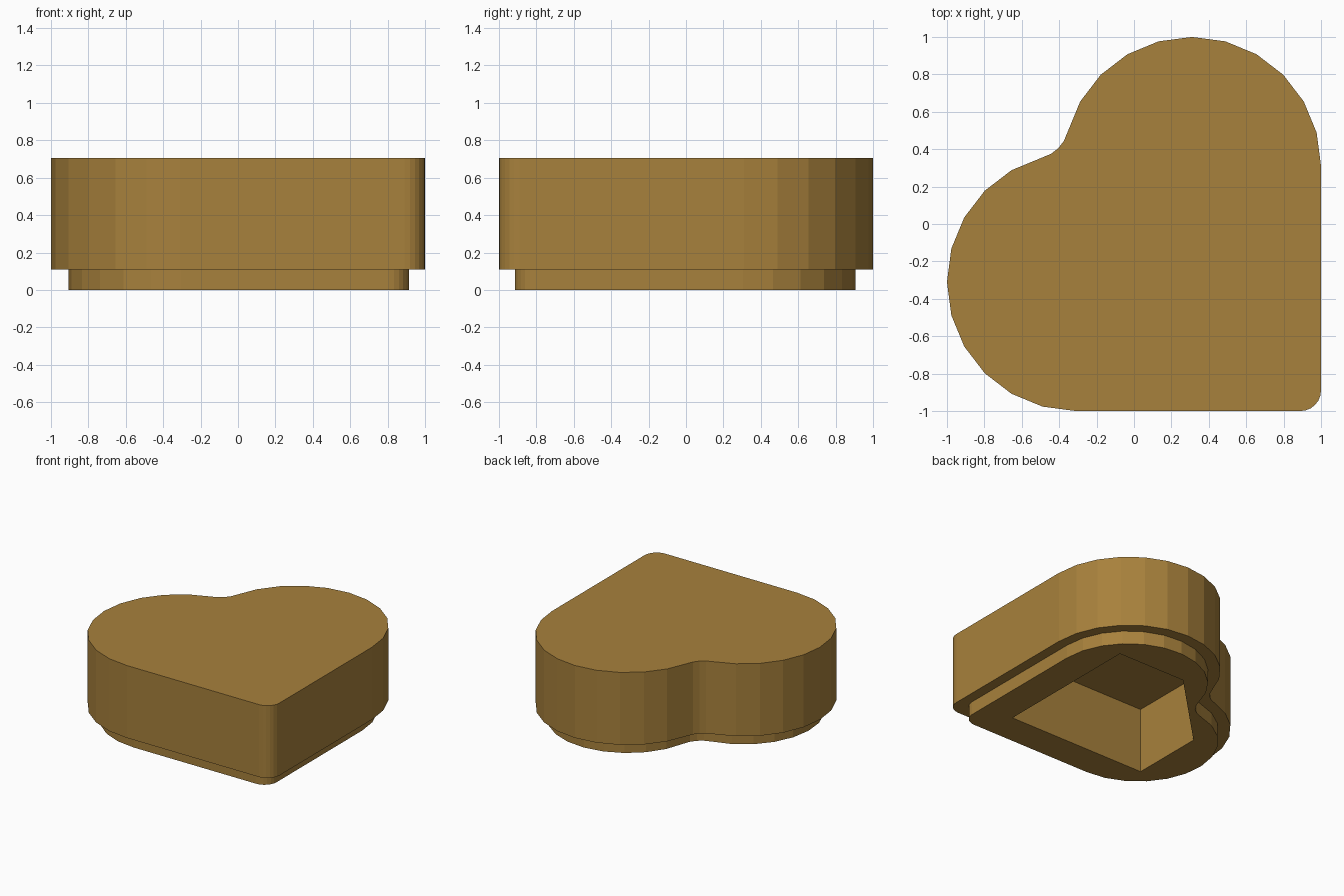
import bpy, bmesh
from math import sin, cos, pi, radians, sqrt, asin, degrees
from mathutils import Vector

if "Cube" in bpy.data.objects:
    bpy.data.objects.remove(bpy.data.objects["Cube"])

NOTCH_R, TIP_R = 0.187, 0.11


def arc(cx, cy, r, a0, a1, n):
    """Points along an arc, both ends included (degrees)."""
    return [(cx + r * cos(radians(a0 + (a1 - a0) * i / n)),
             cy + r * sin(radians(a0 + (a1 - a0) * i / n))) for i in range(n + 1)]


def heart(lobe_r, shift=0.0, c=0.31):
    """Heart outline: two lobes, filleted notch and rounded tip, on the x = -y axis."""
    half = c * sqrt(2)
    reach = lobe_r + NOTCH_R
    d = sqrt(reach ** 2 - half ** 2) / sqrt(2)
    w = degrees(asin(half / reach))
    lobe_end = 225 - w - 0.0
    lobe_end = 180 - (45 - w)
    t = c + lobe_r - TIP_R
    pts = arc(c, c, lobe_r, 0, lobe_end, 11)
    pts += arc(-d, d, NOTCH_R, w - 45, -45 - w, 4)[1:-1]
    pts += arc(-c, -c, lobe_r, 270 - lobe_end, 270, 11)
    pts += arc(t, -t, TIP_R, -90, 0, 6)
    return [(x + shift, y - shift) for x, y in pts]


bm = bmesh.new()


def ring(pts, z):
    return [bm.verts.new((x, y, z)) for x, y in pts]


def bridge(a, b):
    n = len(a)
    for i in range(n):
        j = (i + 1) % n
        bm.faces.new((a[i], a[j], b[j], b[i]))


# Outer body, ledge and inset plug
outer, plug = heart(0.69), heart(0.6015, 0.004)
top = ring(outer, 0.705)
low = ring(outer, 0.11)
step = ring(plug, 0.11)
base = ring(plug, 0.0)
bm.faces.new(top)
bridge(low, top)
bridge(step, low)
bridge(base, step)

# Five-sided pocket in the underside
pocket = [(0.65, -0.65), (0.65, 0.61), (0.03, 0.61), (-0.61, -0.03), (-0.61, -0.65)]
mouth = ring(pocket, 0.0)
roof = ring(pocket, 0.54)
bridge(mouth, roof)
bm.faces.new(roof)

# Flat underside between plug rim and pocket mouth
rim = []
for loop in (base, mouth):
    for i, v in enumerate(loop):
        w = loop[(i + 1) % len(loop)]
        rim.append(bm.edges.get((v, w)))
bmesh.ops.triangle_fill(bm, edges=rim, use_beauty=True, normal=Vector((0, 0, -1)))
bmesh.ops.recalc_face_normals(bm, faces=bm.faces[:])

mesh = bpy.data.meshes.new("heart_box")
bm.to_mesh(mesh)
bm.free()
obj = bpy.data.objects.new("heart_box", mesh)
bpy.context.collection.objects.link(obj)

# Brown finish
mat = bpy.data.materials.new("brown")
mat.diffuse_color = (0.39, 0.22, 0.045, 1.0)
mat.use_nodes = True
mat.node_tree.nodes["Principled BSDF"].inputs["Base Color"].default_value = mat.diffuse_color
mesh.materials.append(mat)
